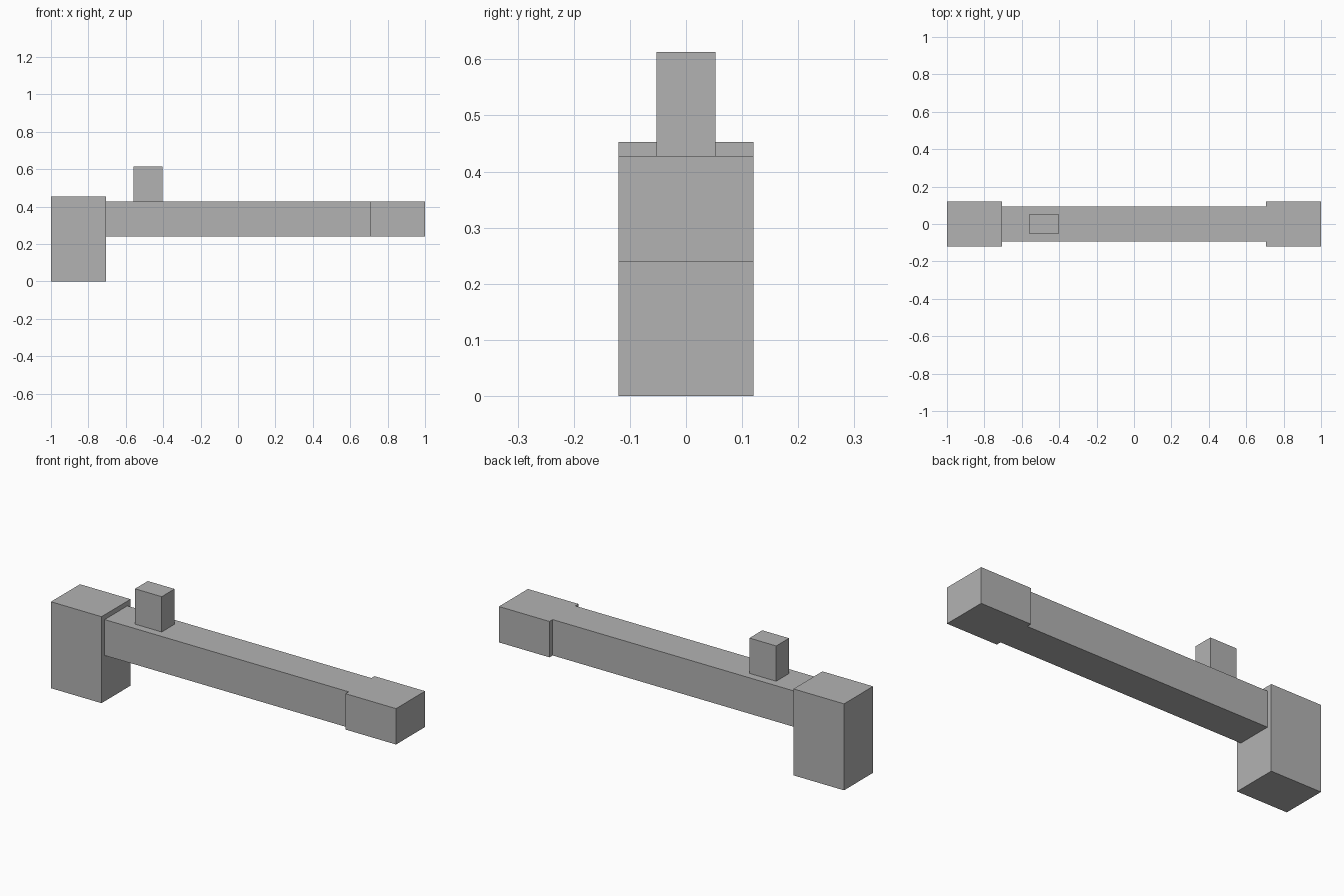
import bpy
import bmesh

cube = bpy.data.objects.get("Cube")
if cube:
    bpy.data.objects.remove(cube, do_unlink=True)

# Single plain grey material
GREY = (0.45, 0.45, 0.45, 1.0)
grey = bpy.data.materials.new("plain grey")
grey.use_nodes = True
grey.diffuse_color = GREY
grey.node_tree.nodes["Principled BSDF"].inputs["Base Color"].default_value = GREY


def prism(name, outline, z0, z1):
    """Extrude a plan outline (x, y) from z0 up to z1."""
    bm = bmesh.new()
    base = bm.faces.new([bm.verts.new((x, y, z0)) for x, y in outline])
    top = bmesh.ops.extrude_face_region(bm, geom=[base], use_keep_orig=True)
    moved = [v for v in top["geom"] if isinstance(v, bmesh.types.BMVert)]
    bmesh.ops.translate(bm, vec=(0, 0, z1 - z0), verts=moved)
    bmesh.ops.recalc_face_normals(bm, faces=bm.faces)
    mesh = bpy.data.meshes.new(name)
    bm.to_mesh(mesh)
    bm.free()
    mesh.materials.append(grey)
    obj = bpy.data.objects.new(name, mesh)
    bpy.context.collection.objects.link(obj)
    return obj


def mirrored(half):
    """Complete an outline from its front half by mirroring across y = 0."""
    return half + [(x, -y) for x, y in reversed(half)]


# Tall block at the right end
prism("end_block", mirrored([(-1, -0.12), (-0.707, -0.12)]), 0, 0.453)

# Long bar that widens into a square tip at the left end
prism("bar_with_tip",
      mirrored([(-0.707, -0.094), (0.707, -0.094), (0.707, -0.12), (1, -0.12)]),
      0.24, 0.428)

# Small upright peg on top of the bar
prism("top_peg", mirrored([(-0.56, -0.053), (-0.405, -0.053)]), 0.428, 0.613)
